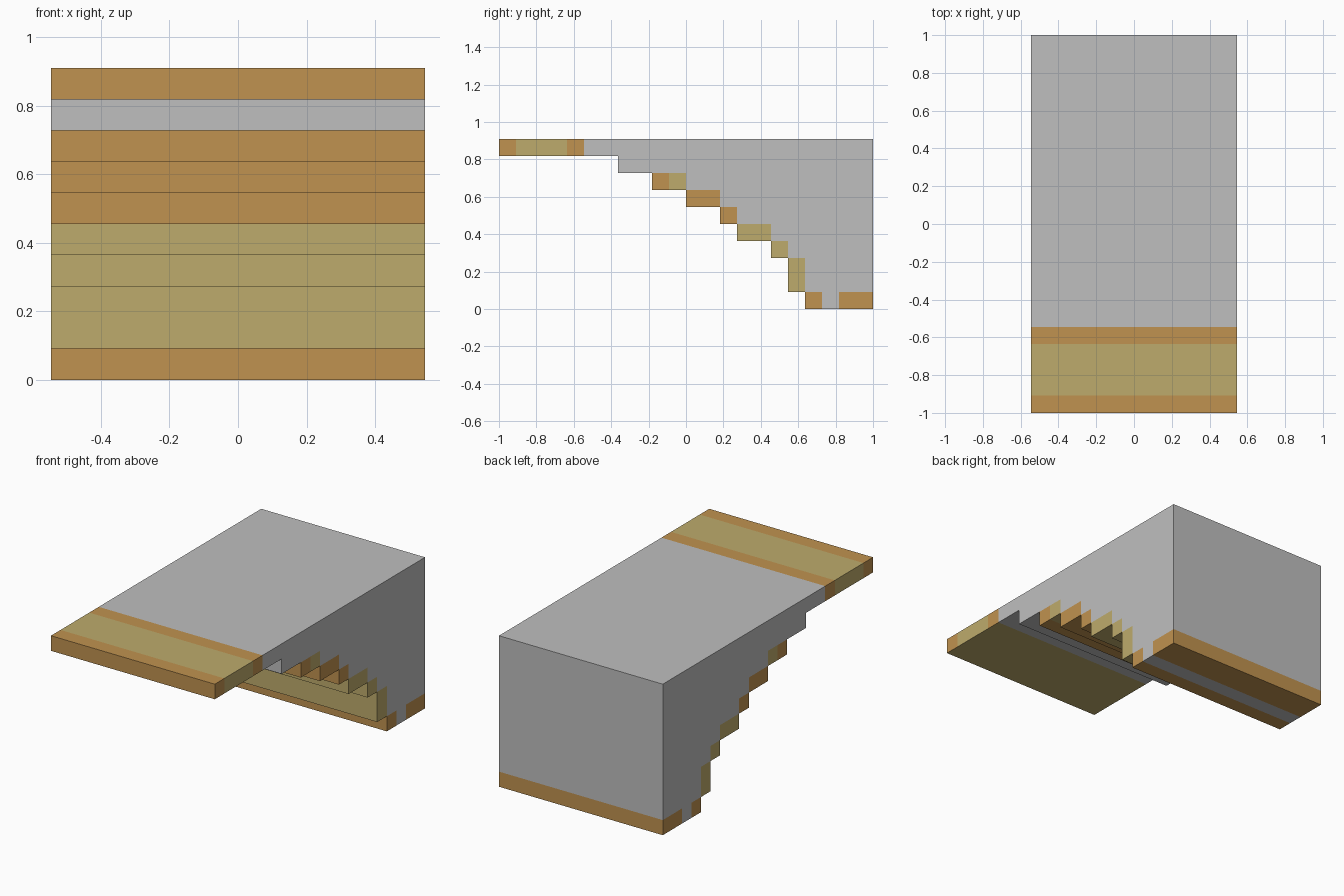
import bpy, bmesh
from mathutils import Vector

if "Cube" in bpy.data.objects:
    bpy.data.objects.remove(bpy.data.objects["Cube"], do_unlink=True)

U = 2 / 22            # one course height
HALF_WIDTH = 6 * U
BACK = 11             # back wall, in units
GREY, ORANGE, YELLOW = 0, 1, 2


def material(name, rgb):
    mat = bpy.data.materials.new(name)
    mat.diffuse_color = (*rgb, 1)
    mat.use_nodes = True
    bsdf = mat.node_tree.nodes["Principled BSDF"]
    bsdf.inputs["Base Color"].default_value = (*rgb, 1)
    bsdf.inputs["Roughness"].default_value = 0.8
    return mat


materials = [material("stone grey", (0.52, 0.52, 0.52)),
             material("warm timber", (0.53, 0.29, 0.08)),
             material("pale timber", (0.515, 0.41, 0.15))]

# Courses from the ground up: front edge, then coloured runs (end, colour); grey fills the rest
courses = [
    (7, [(8, ORANGE), (9, GREY), (11, ORANGE)]),
    (6, [(7, YELLOW)]),
    (6, [(7, YELLOW)]),
    (5, [(6, YELLOW)]),
    (3, [(5, YELLOW)]),
    (2, [(3, ORANGE)]),
    (0, [(2, ORANGE)]),
    (-2, [(-1, ORANGE), (0, YELLOW)]),
    (-4, []),
    (-11, [(-10, ORANGE), (-7, YELLOW), (-6, ORANGE)]),
]


def colour_of(face):
    # Sample half a unit inside the face
    p = (face.calc_center_median() - face.normal * U / 2) / U
    row = min(max(int(p.z), 0), len(courses) - 1)
    # The soffit of the front slab is a single colour
    if row == 9 and face.normal.z < -0.5 and p.y < -6:
        return YELLOW
    for end, colour in courses[row][1]:
        if p.y < end:
            return colour
    return GREY


# Stepped cross-section laid out in unit squares
bm = bmesh.new()
for row, (front, _) in enumerate(courses):
    for y in range(front, BACK):
        corners = [(y, row), (y + 1, row), (y + 1, row + 1), (y, row + 1)]
        bm.faces.new([bm.verts.new((-HALF_WIDTH, a * U, b * U)) for a, b in corners])
bmesh.ops.remove_doubles(bm, verts=bm.verts, dist=U / 100)

# Extrude across the full width
result = bmesh.ops.extrude_face_region(bm, geom=bm.faces[:], use_keep_orig=True)
moved = [g for g in result["geom"] if isinstance(g, bmesh.types.BMVert)]
bmesh.ops.translate(bm, verts=moved, vec=Vector((2 * HALF_WIDTH, 0, 0)))
bmesh.ops.recalc_face_normals(bm, faces=bm.faces)
bm.normal_update()

# Colour by position, then merge flat areas of one colour
for face in bm.faces:
    face.material_index = colour_of(face)
bmesh.ops.dissolve_limit(bm, angle_limit=0.01, verts=bm.verts[:], edges=bm.edges[:],
                         delimit={'MATERIAL'})

mesh = bpy.data.meshes.new("stepped_block")
bm.to_mesh(mesh)
bm.free()
for mat in materials:
    mesh.materials.append(mat)
block = bpy.data.objects.new("stepped_block", mesh)
bpy.context.collection.objects.link(block)
